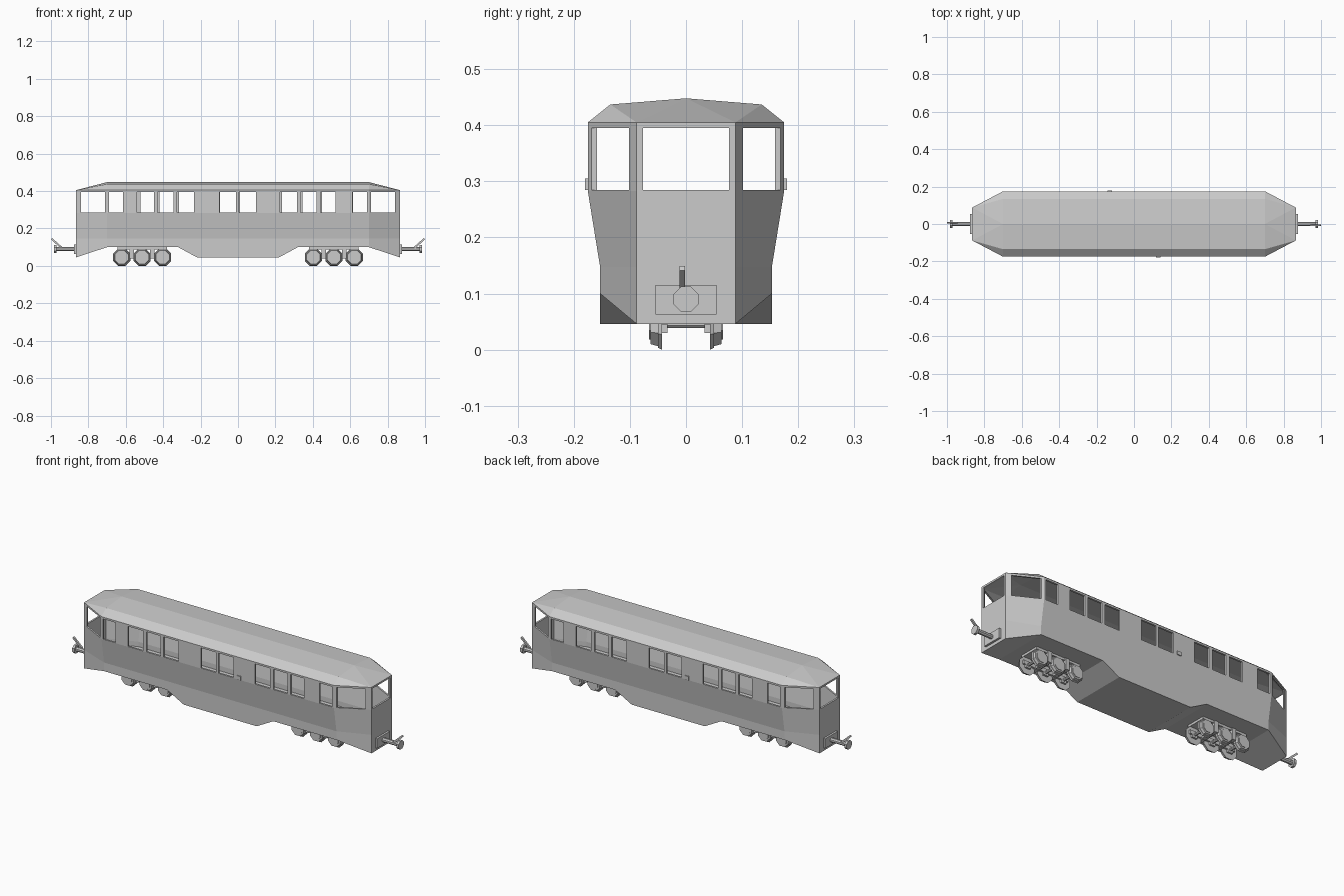
import bpy, bmesh, math
from mathutils import Vector, Matrix

if "Cube" in bpy.data.objects:
    bpy.data.objects.remove(bpy.data.objects["Cube"])

def material(name, v):
    m = bpy.data.materials.new(name)
    m.diffuse_color = (v, v, v, 1)
    m.use_nodes = True
    m.node_tree.nodes["Principled BSDF"].inputs["Base Color"].default_value = m.diffuse_color
    return m

GREY = material("light grey", 0.6)

def finish(name, bm):
    bmesh.ops.recalc_face_normals(bm, faces=bm.faces)
    me = bpy.data.meshes.new(name)
    bm.to_mesh(me)
    bm.free()
    me.materials.append(GREY)
    ob = bpy.data.objects.new(name, me)
    bpy.context.collection.objects.link(ob)
    return ob

def add_box(bm, x0, x1, y0, y1, z0, z1):
    m = Matrix.Translation(((x0 + x1) / 2, (y0 + y1) / 2, (z0 + z1) / 2))
    m = m @ Matrix.Diagonal((abs(x1 - x0), abs(y1 - y0), abs(z1 - z0), 1))
    bmesh.ops.create_cube(bm, size=1, matrix=m)

def add_cyl(bm, a, b, r1, r2=None, n=8):
    a, b = Vector(a), Vector(b)
    rot = (b - a).to_track_quat('Z', 'Y').to_matrix().to_4x4()
    m = Matrix.Translation((a + b) / 2) @ rot @ Matrix.Rotation(math.pi / n, 4, 'Z')
    bmesh.ops.create_cone(bm, cap_ends=True, segments=n, radius1=r1,
                          radius2=r1 if r2 is None else r2, depth=(b - a).length, matrix=m)

# body hull: rings of an eight-cornered plan, closed by a hipped roof
def hull(name, t, under):
    bm = bmesh.new()
    xs = [-.70, -.32, -.22, .22, .32, .70]
    ex, ey = .865 - t, .088 - t * .4
    def ring(w, zf):
        w -= t
        pts = [(x, -w) for x in xs] + [(ex, -ey), (ex, ey)]
        pts += [(-x, -y) for x, y in pts]
        pts = pts[:6] + pts[6:8] + pts[8:14] + pts[14:]
        return [bm.verts.new((x, y, zf(x))) for x, y in pts]
    rings = [ring(.153, under), ring(.153, lambda x: .147),
             ring(.175, lambda x: .283), ring(.175, lambda x: .405 - t)]
    n = 16
    for lo, hi in zip(rings, rings[1:]):
        for i in range(n):
            j = (i + 1) % n
            bm.faces.new((lo[i], lo[j], hi[j], hi[i]))
    # underside strips
    b = rings[0]
    for i in range(5):
        bm.faces.new((b[i], b[i + 1], b[12 - i], b[13 - i]))
    bm.faces.new((b[5], b[6], b[7], b[8]))
    bm.faces.new((b[13], b[14], b[15], b[0]))
    # roof
    r = rings[3]
    V = lambda x, y, z: bm.verts.new((x, y, z - t))
    fl, fr = V(-.70, -.135 + t, .437), V(.70, -.135 + t, .437)
    bl, br = V(-.70, .135 - t, .437), V(.70, .135 - t, .437)
    ml, mr = V(-.70, 0, .448), V(.70, 0, .448)
    bm.faces.new(r[0:6] + [fr, fl])
    bm.faces.new(r[8:14] + [bl, br])
    bm.faces.new((fl, fr, mr, ml))
    bm.faces.new((ml, mr, br, bl))
    for a, c, d, e, p, q, s in ((r[5], r[6], r[7], r[8], fr, mr, br),
                                (r[13], r[14], r[15], r[0], bl, ml, fl)):
        for f in ((a, c, p), (c, q, p), (c, d, q), (d, s, q), (d, e, s)):
            bm.faces.new(f)
    return finish(name, bm)

def underside(x):
    x = abs(x)
    return .046 if x < .25 or x > .8 else .10

body = hull("body_shell", 0, underside)
room = hull("room_cutter", .01, lambda x: .12)

# window openings, the back is the front turned half round
bm = bmesh.new()
spans = [(-.69, -.615), (-.54, -.45), (-.43, -.345), (-.325, -.235), (-.10, -.01),
         (.005, .095), (.225, .315), (.335, .42), (.44, .52), (.613, .69)]
for s in (-1, 1):
    for a, c in spans:
        add_box(bm, -s * a, -s * c, s * .12, s * .25, .285, .395)
    for e in (-1, 1):
        add_box(bm, e * .712, e * .84, s * .06, s * .25, .285, .395)
    add_box(bm, s * .845, s * .9, -.077, .077, .285, .395)
windows = finish("window_cutter", bm)

for c in (room, windows):
    c.hide_render = True
    md = body.modifiers.new("cut", 'BOOLEAN')
    md.operation, md.solver, md.object = 'DIFFERENCE', 'EXACT', c
dg = bpy.context.evaluated_depsgraph_get()
cut = bpy.data.meshes.new_from_object(body.evaluated_get(dg))
body.modifiers.clear()
body.data = cut
for c in (room, windows):
    bpy.data.objects.remove(c)

# bogies: three axles each
for side, s in (("left", -1), ("right", 1)):
    wheels, frame = bmesh.new(), bmesh.new()
    for x in (.403, .513, .622):
        x *= s
        add_cyl(wheels, (x, -.045, .046), (x, .045, .046), .008)
        for y in (-1, 1):
            add_cyl(wheels, (x, y * .043, .046), (x, y * .050, .046), .0498, .046)
            add_cyl(wheels, (x, y * .050, .046), (x, y * .063, .046), .043, .039)
            add_cyl(wheels, (x, y * .063, .046), (x, y * .066, .046), .03)
            add_box(frame, x - .015, x + .015, y * .033, y * .043, .03, .065)
    for y in (-1, 1):
        add_box(frame, s * .375, s * .65, y * .033, y * .043, .045, .065)
        for x in (.458, .567):
            add_box(frame, s * (x - .012), s * (x + .012), y * .033, y * .06, .04, .10)
    for x in (.458, .567):
        add_box(frame, s * (x - .012), s * (x + .012), -.035, .035, .042, .06)
    add_box(frame, s * .38, s * .645, -.055, .055, .088, .104)
    finish(side + "_wheels", wheels)
    finish(side + "_bogie_frame", frame)

    # coupler: mounting plate, shaft, buffer disc and slanted hook
    bm = bmesh.new()
    add_box(bm, s * .86, s * .876, -.054, .054, .063, .115)
    add_cyl(bm, (s * .87, 0, .09), (s * .975, 0, .09), .012)
    add_cyl(bm, (s * .97, 0, .09), (s * .983, 0, .09), .024)
    y = -s * .007
    h = bmesh.ops.create_cube(bm, size=1, matrix=Matrix.Translation((s * .966, y, .121))
        @ Matrix.Rotation(-s * math.radians(42), 4, 'Y')
        @ Matrix.Diagonal((.072 * 1, .01, .010, 1)))
    k = max(abs(v.co.x) for v in h['verts'])
    bmesh.ops.translate(bm, verts=h['verts'], vec=(s * (1 - k), 0, 0))
    finish(side + "_coupler", bm)

    # door handle
    bm = bmesh.new()
    add_box(bm, s * .118, s * .142, -s * .17, -s * .18, .285, .305)
    finish(("front" if s > 0 else "back") + "_door_handle", bm)
